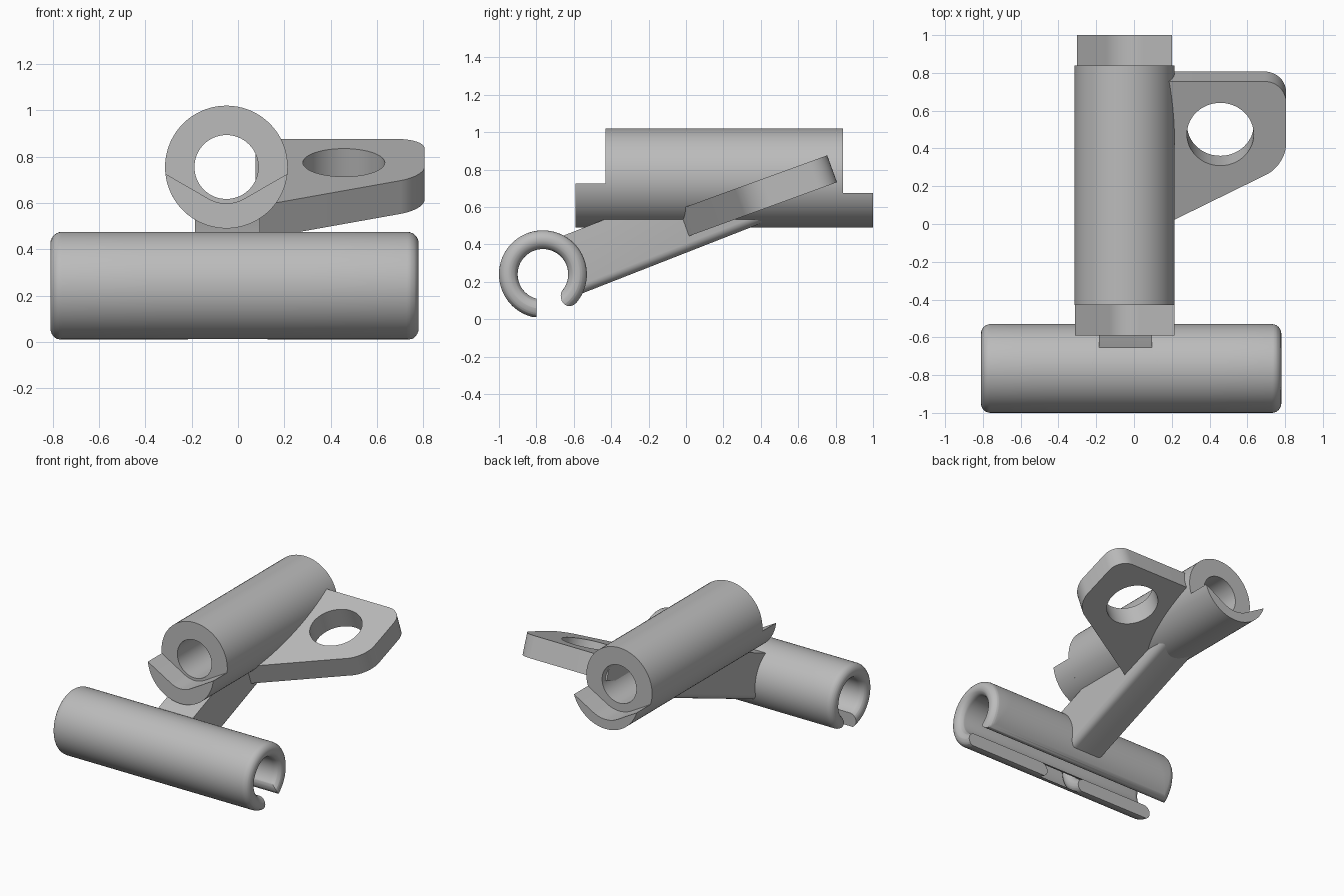
import bpy, bmesh
from math import sin, cos, acos, pi, radians, degrees
from mathutils import Matrix, Vector

if "Cube" in bpy.data.objects:
    bpy.data.objects.remove(bpy.data.objects["Cube"])

grey = bpy.data.materials.new("plain grey")
grey.use_nodes = True
grey.diffuse_color = (0.5, 0.5, 0.5, 1)
grey.node_tree.nodes["Principled BSDF"].inputs["Base Color"].default_value = (0.5, 0.5, 0.5, 1)
parts = []


def finish(name, bm):
    bmesh.ops.recalc_face_normals(bm, faces=bm.faces[:])
    mesh = bpy.data.meshes.new(name)
    bm.to_mesh(mesh)
    bm.free()
    mesh.materials.append(grey)
    ob = bpy.data.objects.new(name, mesh)
    bpy.context.collection.objects.link(ob)
    parts.append(ob)
    return ob


def loft(rings, closed=False):
    """Skin a list of equal point rings, capped or joined end to end."""
    bm = bmesh.new()
    rows = [[bm.verts.new(p) for p in ring] for ring in rings]
    n = len(rows[0])
    pairs = list(zip(rows, rows[1:]))
    if closed:
        pairs.append((rows[-1], rows[0]))
    for a, b in pairs:
        for i in range(n):
            j = (i + 1) % n
            bm.faces.new((a[i], a[j], b[j], b[i]))
    if not closed:
        bm.faces.new(rows[0])
        bm.faces.new(rows[-1])
    return bm


def arc(cx, cy, r, start, end, n):
    angles = [radians(start + (end - start) * i / n) for i in range(n + 1)]
    return [(cx + r * cos(a), cy + r * sin(a)) for a in angles]


def cut(ob, cutter):
    parts.remove(cutter)
    cutter.hide_render = True
    mod = ob.modifiers.new("cut", 'BOOLEAN')
    mod.operation, mod.solver, mod.object = 'DIFFERENCE', 'EXACT', cutter
    bpy.context.view_layer.objects.active = ob
    bpy.ops.object.modifier_apply(modifier=mod.name)
    bpy.data.objects.remove(cutter)


def inset(pts, d):
    """Move a counter-clockwise outline inwards by d with mitred corners."""
    out = []
    for i, p in enumerate(pts):
        a, b, c = Vector(pts[i - 1]), Vector(p), Vector(pts[(i + 1) % len(pts)])
        e, f = (b - a).normalized(), (c - b).normalized()
        m = Vector((-e.y - f.y, e.x + f.x))
        out.append(b + m * (d / (1 + e.dot(f))))
    return out


# Clip: a slotted flat sheet with round edges, bent into an open sleeve
MID, HALF = 0.185, 0.05
CY, CZ = -0.765, 0.24
s0, s1 = radians(-55) * MID, radians(270) * MID
slot_end, bend = radians(66) * MID, 0.11
outline = [(-0.81, s0), (0.78, s0), (0.78, s1), (0.09, s1)]
outline += arc(0.09 - bend, slot_end + bend, bend, 0, -90, 10)
outline += arc(-0.18 + bend, slot_end + bend, bend, -90, -180, 10)
outline += [(-0.18, s1), (-0.81, s1)]
layers = []
for k in range(13):
    t = pi * k / 12
    layers.append([(p.x, p.y, HALF * cos(t)) for p in inset(outline, HALF * (1 - sin(t)))])
bm = loft(layers)
bmesh.ops.triangulate(bm, faces=bm.faces[:])
for deg in range(-54, 270, 5):
    geom = bm.verts[:] + bm.edges[:] + bm.faces[:]
    bmesh.ops.bisect_plane(bm, geom=geom, plane_co=(0, radians(deg) * MID, 0), plane_no=(0, 1, 0))
for v in bm.verts:
    a, r = v.co.y / MID, MID + v.co.z
    v.co = (v.co.x, CY + r * cos(a), CZ + r * sin(a))
clip = finish("clip_sleeve", bm)

# Flat upright end of the clip lip
box = [(-0.80, -0.1), (-0.70, -0.1), (-0.70, 0.13), (-0.80, 0.13)]
cut(clip, finish("lip_cutter", loft([[(x, y, z) for y, z in box] for x in (-1, 1)])))

# Sloping arm with rounded lower edges
side = [(-0.66, 0.42), (-0.66, 0.445), (-0.38, 0.555), (0.51, 0.555), (-0.55, 0.14)]
bm = loft([[(x, y, z) for y, z in side] for x in (-0.185, 0.095)])
low = [e for e in bm.edges if all(abs(v.co.z - 0.14 - (v.co.y + 0.55) * 0.3915) < 0.01 for v in e.verts)
       and abs(e.verts[0].co.x - e.verts[1].co.x) < 0.01]
bmesh.ops.bevel(bm, geom=low, offset=0.045, segments=6, profile=0.5, affect='EDGES')
finish("sloping_arm", bm)

# Hinge barrel with its bore
BX, BZ, R, BORE = -0.05, 0.755, 0.265, 0.138
section = [(R, -0.43), (R, 0.84), (BORE, 0.84), (BORE, -0.43)]
rings = []
for i in range(72):
    a = 2 * pi * i / 72
    rings.append([(BX + r * cos(a), y, BZ + r * sin(a)) for r, y in section])
finish("hinge_barrel", loft(rings, closed=True))


# Lower lips at both barrel ends, topped by a rounded valley
def lip(name, r, y0, y1):
    a = 60 - degrees(acos(r / R))
    pts = arc(BX, BZ, R, 180 + a, 360 - a, 40) + arc(BX, BZ, r, 300, 240, 12)
    finish(name, loft([[(x, y, z) for x, z in pts] for y in (y0, y1)]))


lip("front_lip", 0.157, -0.59, -0.43)
lip("rear_lip", 0.196, 0.84, 1.0)

# Tilted side plate with a round hole
THICK = 0.153
tilt = Matrix.Translation((0, 0.755, 0.876)) @ Matrix.Rotation(radians(20), 4, 'X')
tab = [(0.075, -0.852), (0.805, -0.471), (0.805, 0), (0.075, 0)]
bm = loft([[(x, v, h) for x, v in tab] for h in (-THICK, 0)])
corners = [e for e in bm.edges if all(v.co.x > 0.8 for v in e.verts)
           and abs(e.verts[0].co.z - e.verts[1].co.z) > 0.1]
bmesh.ops.bevel(bm, geom=corners, offset=0.115, segments=10, profile=0.5, affect='EDGES')
bm.transform(tilt)
plate = finish("side_plate", bm)
hole = arc(0.457, -0.298, 0.177, 0, 352.5, 47)
bm = loft([[(x, v, h) for x, v in hole] for h in (-0.3, 0.15)])
bm.transform(tilt)
cut(plate, finish("hole_cutter", bm))

# Smooth the round faces and keep the hard edges
bpy.ops.object.select_all(action='DESELECT')
for ob in parts:
    ob.select_set(True)
bpy.context.view_layer.objects.active = parts[0]
bpy.ops.object.shade_smooth_by_angle(angle=radians(30))
